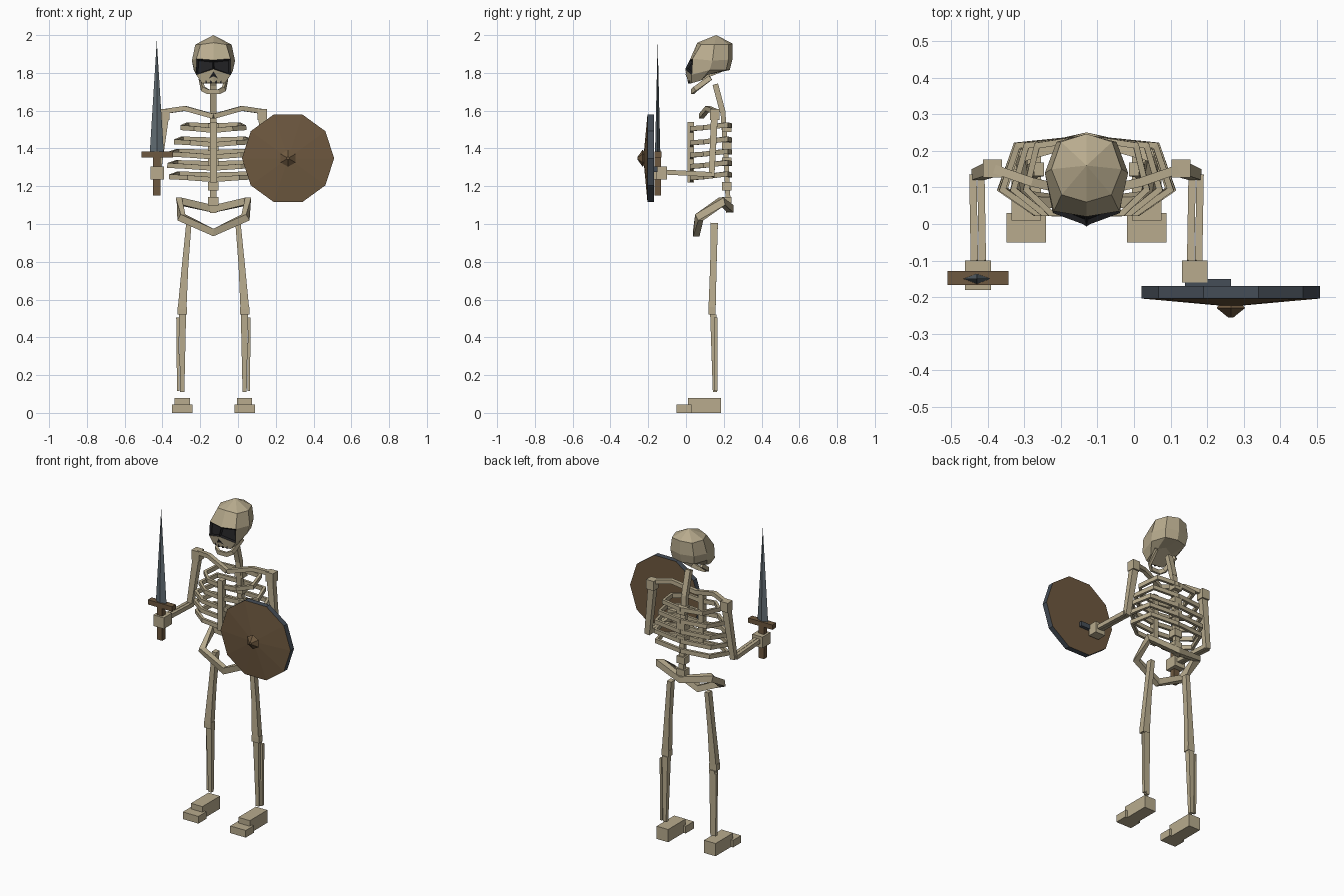
import bpy, bmesh, math
from mathutils import Vector

if "Cube" in bpy.data.objects:
    bpy.data.objects.remove(bpy.data.objects["Cube"])

CX = -0.13  # body centre line


def material(name, rgb):
    m = bpy.data.materials.new(name)
    m.diffuse_color = (*rgb, 1)
    m.use_nodes = True
    m.node_tree.nodes["Principled BSDF"].inputs["Base Color"].default_value = m.diffuse_color
    return m


BONE = material("bone", (0.48, 0.41, 0.27))
WOOD = material("wood", (0.155, 0.098, 0.05))
STEEL = material("steel", (0.115, 0.145, 0.165))
IRON = material("dark_iron", (0.06, 0.075, 0.095))
DARK = material("socket_dark", (0.015, 0.015, 0.017))


def finish(name, bm, *mats, normals=True):
    if normals:
        bmesh.ops.recalc_face_normals(bm, faces=bm.faces)
    me = bpy.data.meshes.new(name)
    bm.to_mesh(me)
    bm.free()
    for m in mats:
        me.materials.append(m)
    ob = bpy.data.objects.new(name, me)
    bpy.context.collection.objects.link(ob)
    return ob


def box(name, c, s, mat=BONE):
    bm = bmesh.new()
    bmesh.ops.create_cube(bm, size=1)
    for v in bm.verts:
        v.co = Vector((v.co.x * s[0] + c[0], v.co.y * s[1] + c[1], v.co.z * s[2] + c[2]))
    return finish(name, bm, mat)


def loft(bm, rings, closed=False, caps=True):
    rows = [[bm.verts.new(p) for p in r] for r in rings]
    n = len(rows[0])
    for i in range(len(rows) - (0 if closed else 1)):
        a, b = rows[i], rows[(i + 1) % len(rows)]
        for j in range(n):
            bm.faces.new((a[j], a[(j + 1) % n], b[(j + 1) % n], b[j]))
    if caps and not closed:
        bm.faces.new(rows[0])
        bm.faces.new(rows[-1])
    return rows


def bar(name, path, sizes, side=1, up=(0, 0, 1), closed=False, mat=BONE):
    """Rectangular bar along a path given relative to the body centre line."""
    pts = [Vector((CX + side * x, y, z)) for x, y, z in path]
    if not isinstance(sizes, list):
        sizes = [sizes] * len(pts)
    n, rings = len(pts), []
    for i, p in enumerate(pts):
        a = pts[i - 1] if i or closed else None
        b = pts[(i + 1) % n] if i < n - 1 or closed else None
        t1 = (p - a).normalized() if a else (b - p).normalized()
        t2 = (b - p).normalized() if b else t1
        t = (t1 + t2).normalized()
        s = t.cross(Vector(up)).normalized()
        u = s.cross(t)
        w, h = sizes[i]
        w /= max(t.dot(t1), 0.6)
        rings.append([p + s * w / 2 * i1 + u * h / 2 * i2
                      for i1, i2 in ((1, 1), (-1, 1), (-1, -1), (1, -1))])
    bm = bmesh.new()
    loft(bm, rings, closed)
    return finish(name, bm, mat)


def mirrored(half):
    return half + [(-x, y, z) for x, y, z in half[-2:0:-1]]


# Skull: rings given from the front centre round to the back centre
halves = [
    [(0, .06, 1.96), (.068, .08, 1.95), (.096, .15, 1.95), (.07, .225, 1.95), (0, .247, 1.955)],
    [(0, .02, 1.868), (.09, .035, 1.875), (.114, .14, 1.865), (.082, .225, 1.87), (0, .245, 1.87)],
    [(0, -.004, 1.82), (.092, .03, 1.79), (.104, .125, 1.815), (.075, .212, 1.815), (0, .232, 1.815)],
    [(0, .01, 1.75), (.06, .028, 1.745), (.072, .08, 1.76), (.05, .115, 1.79), (0, .13, 1.81)],
]
bm = bmesh.new()
rows = loft(bm, [[(CX + x, y, z) for x, y, z in mirrored(h)] for h in halves], caps=False)
apex = bm.verts.new((CX, .16, 2.0))
for j in range(8):
    bm.faces.new((rows[0][j], rows[0][(j + 1) % 8], apex))
bm.faces.new(rows[-1])
bmesh.ops.recalc_face_normals(bm, faces=bm.faces)
# Eye sockets: inset the two front faces below the brow
eyes = [f for f in bm.faces if f.calc_center_median().y < .05
        and 1.82 < f.calc_center_median().z < 1.86]
for f in eyes:
    bmesh.ops.inset_individual(bm, faces=[f], thickness=.011, depth=-.014)
    f.material_index = 1
    for e in f.edges:
        for g in e.link_faces:
            g.material_index = 1
finish("skull", bm, BONE, DARK, normals=False)

# Nose hole and tooth gaps
bm = bmesh.new()
for s in (1, -1):
    tri = [(0, -.007, 1.808), (0, .001, 1.782), (s * .024, .009, 1.77)]
    bm.faces.new([bm.verts.new((CX + x, y, z)) for x, y, z in tri])
nose = finish("nose_hole", bm, DARK)
for dx in (-.038, -.013, .013, .038):
    box("tooth_gap", (CX + dx, .012 + abs(dx) * .3, 1.753), (.009, .008, .016), DARK)

# Lower jaw
bar("jaw", [(-.07, .13, 1.775), (-.056, .05, 1.715), (-.028, .034, 1.7), (.028, .034, 1.7),
            (.056, .05, 1.715), (.07, .13, 1.775)], (.014, .026))

# Spine, vertebrae and breastbone
bar("neck", [(0, .155, 1.74), (0, .195, 1.59)], (.034, .03), up=(0, 1, 0))
bar("spine", [(0, .195, 1.6), (0, .213, 1.35), (0, .225, 1.06)], (.034, .026), up=(0, 1, 0))
for z in (1.51, 1.41, 1.33, 1.2, 1.12):
    box("vertebra", (CX, .215, z), (.055, .05, .045))
box("breastbone", (CX, .025, 1.38), (.036, .035, .32))

# Pelvis ring
bar("pelvis", mirrored([(0, .235, 1.08), (.18, .19, 1.12), (.17, .07, 1.035), (0, .055, .955)]),
    (.03, .04), closed=True)

for s in (1, -1):
    tag = "left" if s > 0 else "right"
    # Ribs
    for z, w in ((1.51, .165), (1.435, .2), (1.37, .23), (1.31, .235), (1.25, .225)):
        bar(tag + "_rib", [(0, .028, z - .015), (w * .6, .03, z - .005), (w, .095, z),
                           (w * .82, .215, z + .015), (0, .235, z + .01)], (.016, .026), s)
    # Shoulder and arm
    bar(tag + "_collarbone", [(0, .08, 1.57), (.15, .115, 1.612), (.265, .155, 1.595)],
        (.024, .026), s)
    box(tag + "_shoulder", (CX + s * .258, .152, 1.58), (.052, .05, .06))
    bar(tag + "_upper_arm", [(.258, .15, 1.56), (.298, .135, 1.25)],
        [(.042, .036), (.034, .03)], s, up=(0, 1, 0))
    for dx in (.311, .289):
        bar(tag + "_forearm", [(dx, .135, 1.262), (dx - .004, -.1, 1.274)], (.02, .026), s)
    # Leg
    bar(tag + "_thigh", [(.13, .15, 1.005), (.15, .145, .78), (.166, .138, .55)],
        [(.028, .038), (.034, .034), (.046, .038)], s, up=(0, 1, 0))
    box(tag + "_knee", (CX + s * .166, .138, .54), (.05, .036, .04))
    bar(tag + "_shin", [(.164, .145, .52), (.165, .153, .11)],
        [(.038, .034), (.022, .022)], s, up=(0, 1, 0))
    bar(tag + "_calf_bone", [(.19, .158, .505), (.186, .158, .115)], (.014, .018), s, up=(0, 1, 0))
    # Foot
    box(tag + "_heel", (CX + s * .165, .0975, .04), (.08, .175, .08))
    box(tag + "_toes", (CX + s * .165, -.01, .0225), (.108, .08, .045))

# Hands
box("right_hand", (-.427, -.14, 1.27), (.072, .08, .07))
box("left_hand", (.166, -.13, 1.27), (.07, .06, .07))

# Sword
SX, SY = -.43, -.15
bm = bmesh.new()
base = [bm.verts.new((SX + a, SY + b, 1.38)) for a, b in ((.037, 0), (0, .014), (-.037, 0), (0, -.014))]
tip = bm.verts.new((SX, SY, 1.97))
bm.faces.new(base)
for i in range(4):
    bm.faces.new((base[i], base[(i + 1) % 4], tip))
finish("sword_blade", bm, STEEL)
box("sword_guard", (SX + .003, SY + .002, 1.368), (.168, .038, .03), WOOD)
box("sword_grip", (SX, SY, 1.255), (.038, .034, .21), WOOD)


# Shield: ten-sided, wooden faces, iron rim, shallow cone front
def disc(r, y, n, turn=0):
    return [(.265 + r * math.cos(turn + 2 * math.pi * i / n), y,
             1.348 + r * math.sin(turn + 2 * math.pi * i / n)) for i in range(n)]


bm = bmesh.new()
back, front = loft(bm, [disc(.244, -.17, 10), disc(.244, -.204, 10)], caps=False)
for f in bm.faces:
    f.material_index = 1
bm.faces.new(back)
mid = bm.verts.new((.265, -.226, 1.348))
for i in range(10):
    bm.faces.new((front[i], front[(i + 1) % 10], mid))
finish("shield", bm, WOOD, IRON)
bm = bmesh.new()
loft(bm, [disc(.03, -.215, 6, math.pi / 6), disc(.045, -.23, 6, math.pi / 6),
          disc(.008, -.256, 6, math.pi / 6)])
finish("shield_boss", bm, WOOD)
box("shield_handle", (.202, -.161, 1.29), (.126, .02, .03), IRON)
